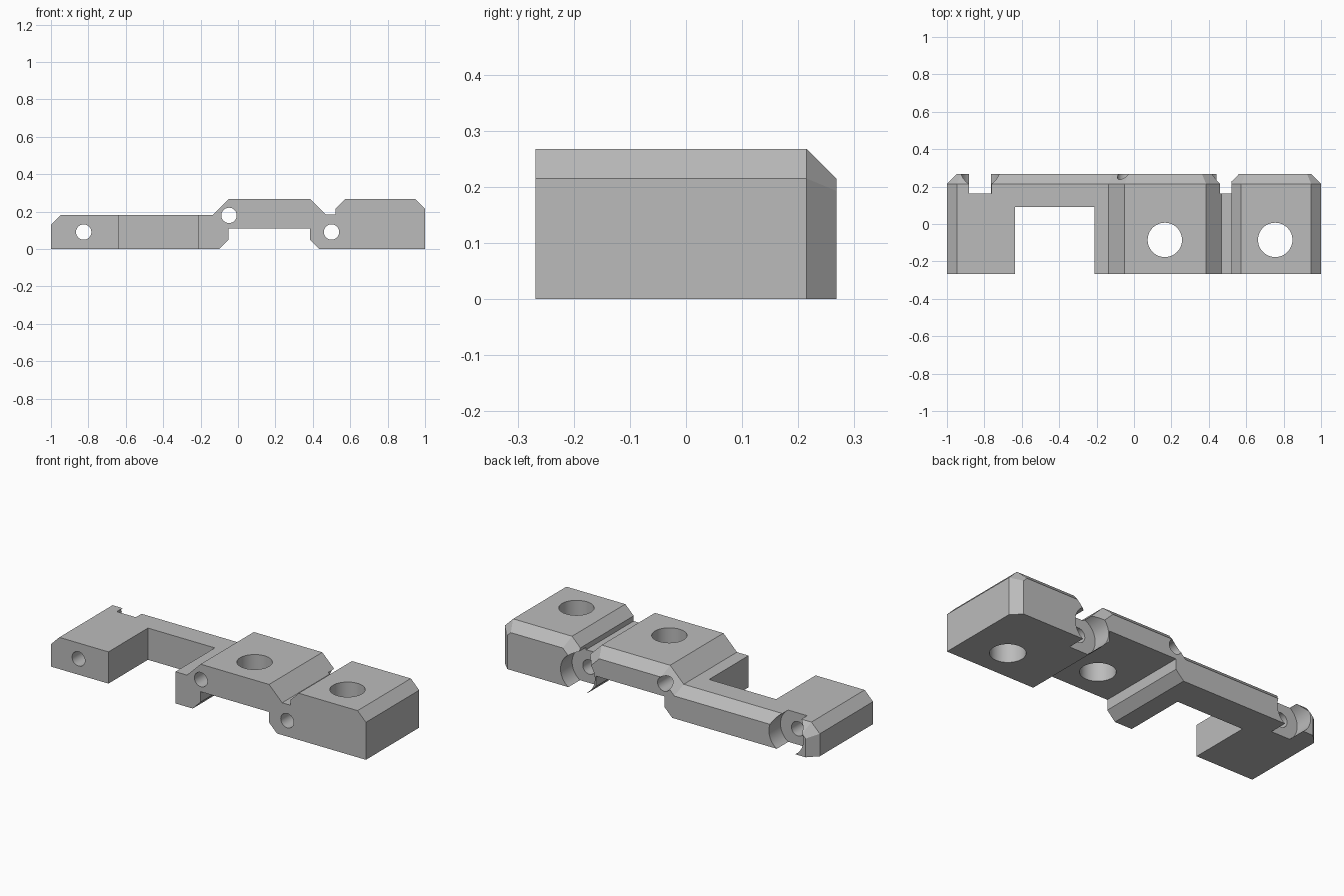
import bpy, bmesh, math
from mathutils import Vector

if "Cube" in bpy.data.objects:
    bpy.data.objects.remove(bpy.data.objects["Cube"])

HALF_D = 0.268   # half depth along y
CH = 0.053       # back chamfer size

grey = bpy.data.materials.new("plain grey")
grey.diffuse_color = (0.5, 0.5, 0.5, 1)
grey.use_nodes = True
grey.node_tree.nodes["Principled BSDF"].inputs["Base Color"].default_value = grey.diffuse_color

# Front outline, counter-clockwise: x, z, chamfer of the edge that starts here
outline = [
    (-1, 0, 0), (-0.10, 0, 0), (-0.05, 0.05, 0), (-0.05, 0.11, 0),
    (0.385, 0.11, 0), (0.385, 0.05, 0), (0.435, 0, 0),
    (1, 0, CH), (1, 0.215, CH), (0.947, 0.268, CH), (0.573, 0.268, CH),
    (0.52, 0.215, 0), (0.52, 0.185, 0.09), (0.468, 0.185, CH),
    (0.385, 0.268, CH), (-0.05, 0.268, CH), (-0.136, 0.182, CH),
    (-0.947, 0.182, CH), (-1, 0.129, CH),
]


def inset_outline(pts):
    """Move each edge inward by its own distance and mitre the corners."""
    out = []
    for i in range(len(pts)):
        a, b, c = pts[i - 1], pts[i], pts[(i + 1) % len(pts)]
        d1 = Vector((b[0] - a[0], b[1] - a[1])).normalized()
        d2 = Vector((c[0] - b[0], c[1] - b[1])).normalized()
        p1 = Vector(b[:2]) + Vector((-d1.y, d1.x)) * a[2]
        p2 = Vector(b[:2]) + Vector((-d2.y, d2.x)) * b[2]
        t = (p2 - p1).cross(d2) / d1.cross(d2)
        out.append(p1 + d1 * t)
    return out


# Bracket body: straight extrusion, then a chamfered step to the back face
bm = bmesh.new()
front = [p[:2] for p in outline]
sections = [(front, -HALF_D), (front, HALF_D - CH), (inset_outline(outline), HALF_D)]
rings = [[bm.verts.new((x, y, z)) for x, z in pts] for pts, y in sections]
n = len(outline)
for r0, r1 in zip(rings, rings[1:]):
    for i in range(n):
        j = (i + 1) % n
        bm.faces.new((r0[i], r0[j], r1[j], r1[i]))
bm.faces.new(rings[0])
bm.faces.new(rings[-1])
bmesh.ops.recalc_face_normals(bm, faces=bm.faces)
mesh = bpy.data.meshes.new("bracket_body")
bm.to_mesh(mesh)
bm.free()
body = bpy.data.objects.new("bracket_body", mesh)
bpy.context.collection.objects.link(body)
mesh.materials.append(grey)


def cut(tool):
    """Subtract the tool from the body and remove it."""
    tool.hide_render = True
    bpy.context.view_layer.objects.active = body
    mod = body.modifiers.new("cut", 'BOOLEAN')
    mod.operation = 'DIFFERENCE'
    mod.solver = 'EXACT'
    mod.object = tool
    bpy.ops.object.modifier_apply(modifier=mod.name)
    bpy.data.objects.remove(tool)


def bore(radius, depth, location, along_y):
    bpy.ops.mesh.primitive_cylinder_add(
        vertices=48, radius=radius, depth=depth, location=location,
        rotation=(math.pi / 2 if along_y else 0, 0, 0))
    cut(bpy.context.object)


# Rectangular opening in the front
bpy.ops.mesh.primitive_cube_add(size=1, location=(-0.4225, -0.205, 0.1))
opening = bpy.context.object
opening.scale = (0.425, 0.59, 0.6)
cut(opening)

# Large vertical holes
for x in (0.165, 0.755):
    bore(0.092, 1, (x, -0.085, 0.1), False)

# Small holes from front to back
for x, z in ((-0.825, 0.091), (-0.048, 0.18), (0.5, 0.091)):
    bore(0.041, 1, (x, 0, z), True)

# Counterbores at the back
for x in (-0.823, 0.5):
    bore(0.109, 0.4, (x, 0.363, 0.0915), True)

# Smooth hole walls, sharp flat edges
bpy.ops.object.select_all(action='DESELECT')
body.select_set(True)
bpy.context.view_layer.objects.active = body
bpy.ops.object.shade_smooth_by_angle(angle=math.radians(20))
